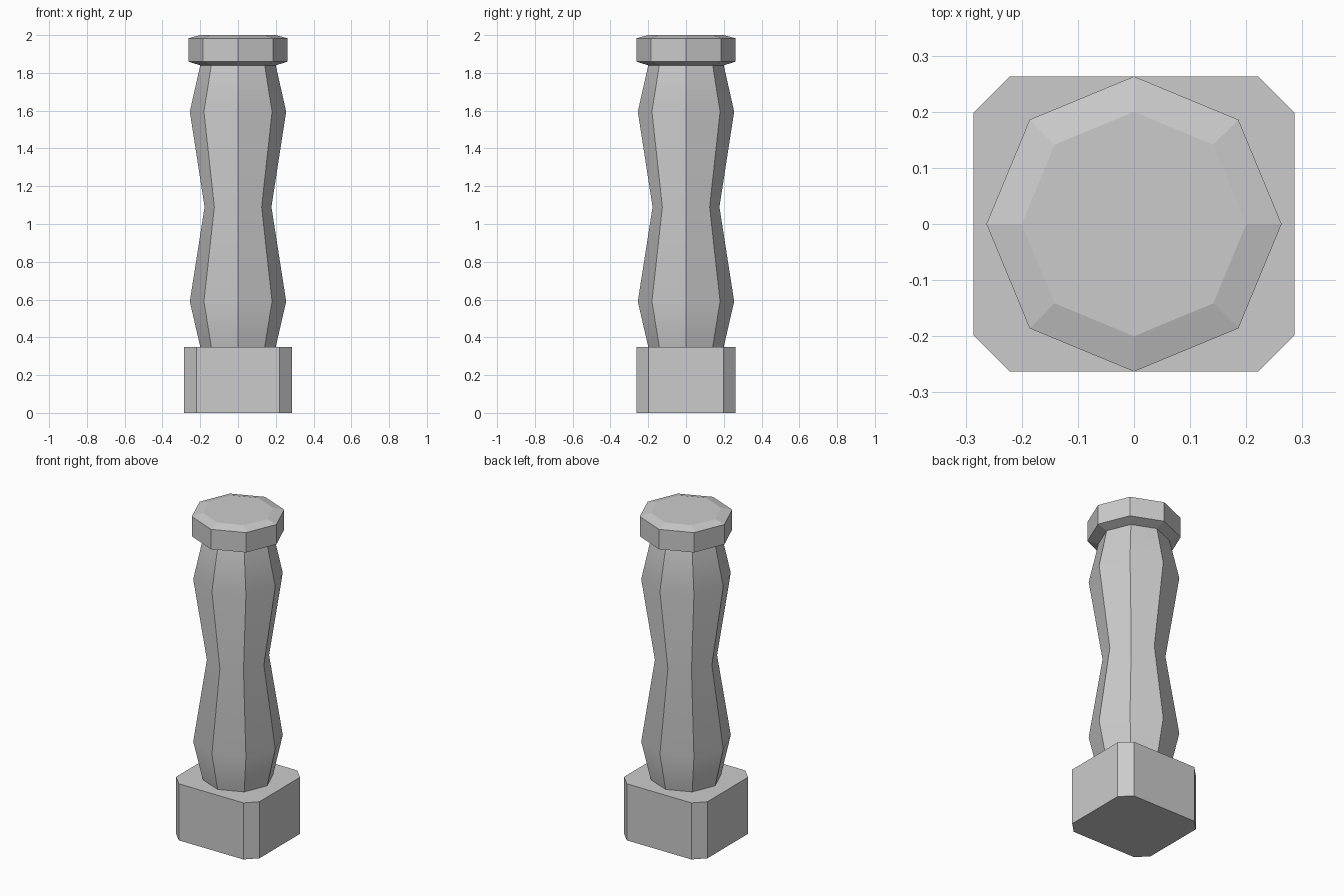
import bpy, bmesh, math

if "Cube" in bpy.data.objects:
    bpy.data.objects.remove(bpy.data.objects["Cube"])


def loft(name, rings):
    """Skin a stack of equal-sized rings into a closed solid."""
    bm = bmesh.new()
    loops = [[bm.verts.new(p) for p in ring] for ring in rings]
    n = len(loops[0])
    for low, high in zip(loops, loops[1:]):
        for i in range(n):
            j = (i + 1) % n
            bm.faces.new((low[i], low[j], high[j], high[i]))
    bm.faces.new(loops[0][::-1])
    bm.faces.new(loops[-1])
    mesh = bpy.data.meshes.new(name)
    bm.to_mesh(mesh)
    bm.free()
    obj = bpy.data.objects.new(name, mesh)
    bpy.context.collection.objects.link(obj)
    return obj


def octagon(r, z):
    return [(r * math.cos(i * math.pi / 4), r * math.sin(i * math.pi / 4), z)
            for i in range(8)]


def chamfered_rect(x, y, c, z):
    return [(x, c - y, z), (x, y - c, z), (x - c, y, z), (c - x, y, z),
            (-x, y - c, z), (-x, c - y, z), (c - x, -y, z), (x - c, -y, z)]


# Base block with chamfered corners
loft("base_block", [chamfered_rect(0.286, 0.263, 0.065, z) for z in (0, 0.35)])

# Eight-sided shaft, swelling twice around a narrow waist
shaft = loft("shaft", [octagon(r, z) for r, z in
                       ((0.20, 0.35), (0.255, 0.59), (0.177, 1.09),
                        (0.255, 1.595), (0.20, 1.84))])
bpy.context.view_layer.objects.active = shaft
shaft.select_set(True)
bpy.ops.object.shade_smooth_by_angle(angle=math.radians(30))

# Bevelled eight-sided cap
loft("cap", [octagon(r, z) for r, z in
             ((0.20, 1.84), (0.263, 1.86), (0.263, 1.983), (0.20, 2.0))])
